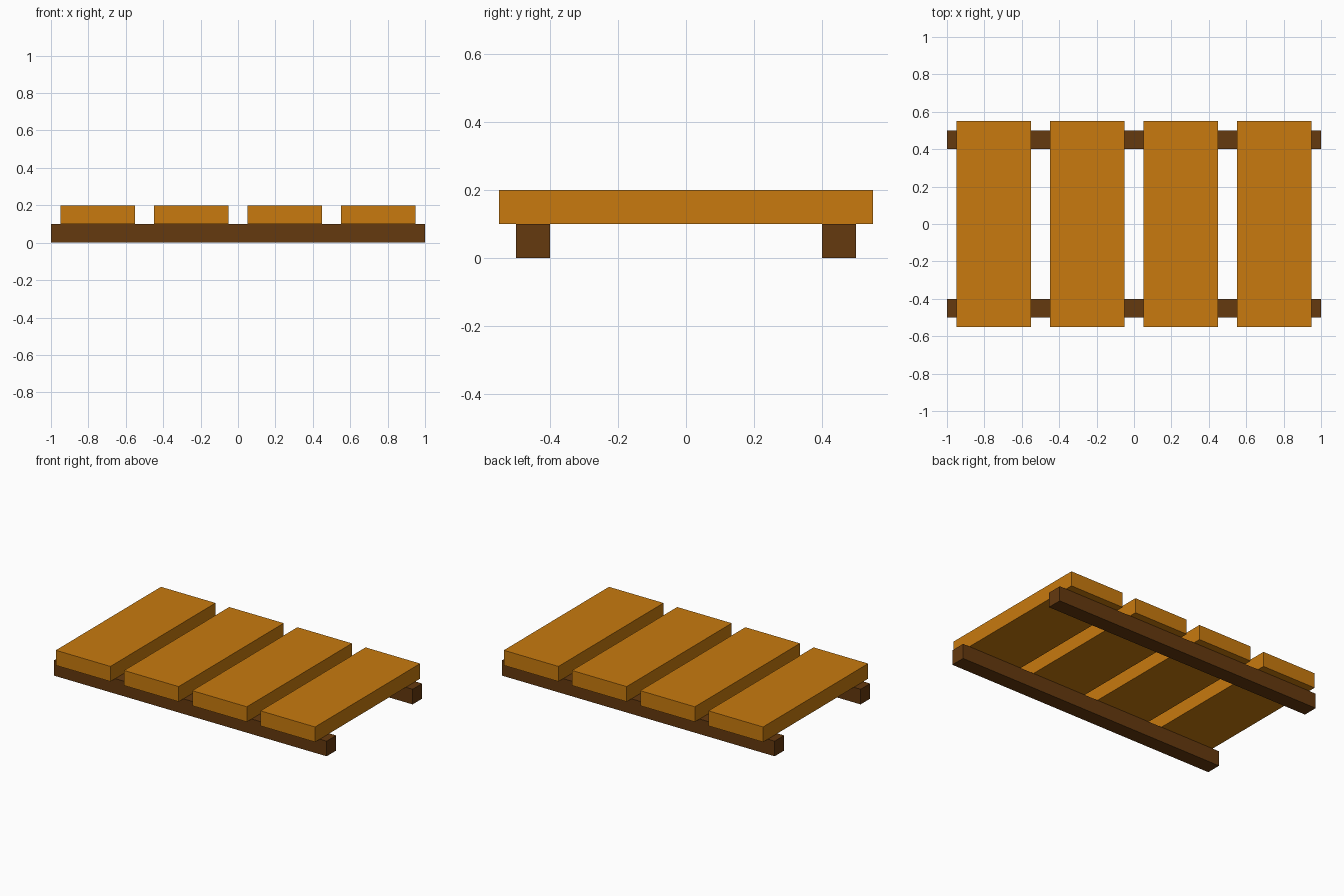
import bpy

cube = bpy.data.objects.get("Cube")
if cube:
    bpy.data.objects.remove(cube, do_unlink=True)


def make_material(name, rgb):
    mat = bpy.data.materials.new(name)
    mat.use_nodes = True
    color = (*rgb, 1.0)
    mat.diffuse_color = color
    mat.node_tree.nodes["Principled BSDF"].inputs["Base Color"].default_value = color
    return mat


def add_box(name, center, size, mat):
    bpy.ops.mesh.primitive_cube_add(size=1, location=center)
    obj = bpy.context.object
    obj.name = name
    obj.scale = size
    bpy.ops.object.transform_apply(location=False, rotation=False, scale=True)
    obj.data.materials.append(mat)
    return obj


plank_wood = make_material("orange wood", (0.578, 0.195, 0.0045))
rail_wood = make_material("dark brown wood", (0.13, 0.041, 0.0045))

THICKNESS = 0.1

# Two long rails resting on the ground
for name, y in (("front_rail", -0.45), ("back_rail", 0.45)):
    add_box(name, (0, y, THICKNESS / 2), (2, 0.1, THICKNESS), rail_wood)

# Four wide planks laid across the rails
for i in range(4):
    x = -0.75 + 0.5 * i
    add_box(f"plank_{i + 1}", (x, 0, THICKNESS * 1.5), (0.4, 1.1, THICKNESS), plank_wood)
